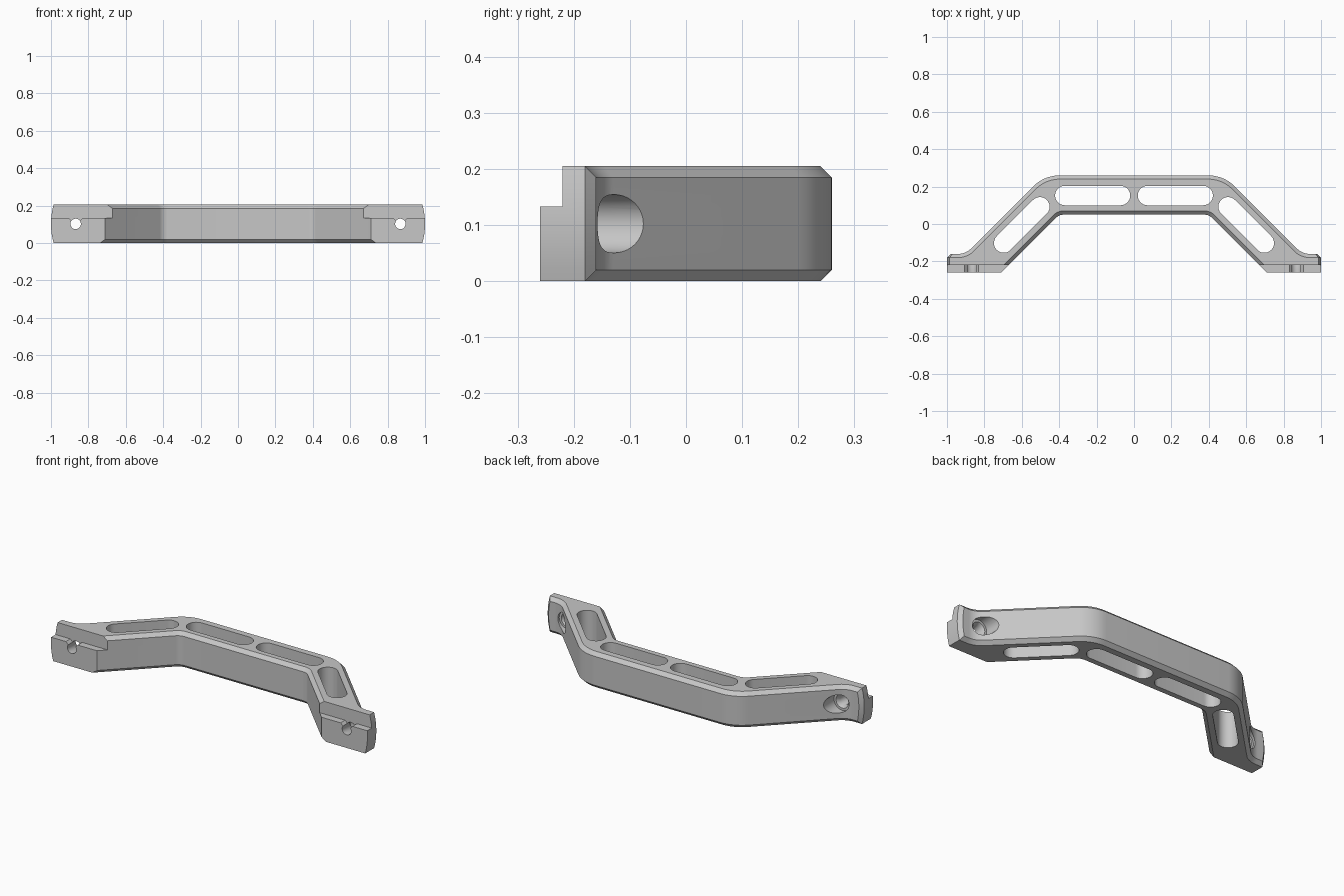
import bpy, bmesh, math
from mathutils import Vector

H = 0.205          # thickness
FRONT, BACK = -0.26, -0.16
CH = 0.02          # chamfer

if "Cube" in bpy.data.objects:
    bpy.data.objects.remove(bpy.data.objects["Cube"])

grey = bpy.data.materials.new("satin grey")
grey.use_nodes = True
grey.diffuse_color = (0.57, 0.57, 0.57, 1)
grey.node_tree.nodes["Principled BSDF"].inputs["Base Color"].default_value = grey.diffuse_color


def fillet(prev, corner, nxt, radius, steps=10):
    """Arc points that round one corner of an outline."""
    p = Vector(corner)
    a, b = (Vector(prev) - p).normalized(), (Vector(nxt) - p).normalized()
    half_angle = math.acos(a.dot(b)) / 2
    centre = p + (a + b).normalized() * radius / math.sin(half_angle)
    t = radius / math.tan(half_angle)
    v, w = p + a * t - centre, p + b * t - centre
    sweep = math.atan2(v.x * w.y - v.y * w.x, v.dot(w))
    start = math.atan2(v.y, v.x)
    angles = [start + sweep * i / steps for i in range(steps + 1)]
    return [centre + radius * Vector((math.cos(t), math.sin(t))) for t in angles]


def capsule(a, b, radius, steps=14):
    """Outline of a slot with round ends at a and b."""
    a, b = Vector(a), Vector(b)
    start = math.atan2(b.y - a.y, b.x - a.x) - math.pi / 2
    pts = []
    for c, base in ((b, start), (a, start + math.pi)):
        for i in range(steps + 1):
            t = base + math.pi * i / steps
            pts.append(c + radius * Vector((math.cos(t), math.sin(t))))
    return pts


def prism(name, pts, lo, hi, along_y=False):
    """Closed solid from an outline, along z, or along y for an xz outline."""
    bm = bmesh.new()

    def ring(h):
        return [bm.verts.new((p[0], h, p[1]) if along_y else (p[0], p[1], h)) for p in pts]
    low, high = ring(lo), ring(hi)
    bm.faces.new(low[::-1])
    bm.faces.new(high)
    for i in range(len(pts)):
        bm.faces.new((low[i - 1], low[i], high[i], high[i - 1]))
    bmesh.ops.recalc_face_normals(bm, faces=bm.faces)
    mesh = bpy.data.meshes.new(name)
    bm.to_mesh(mesh)
    bm.free()
    obj = bpy.data.objects.new(name, mesh)
    bpy.context.collection.objects.link(obj)
    return obj


def bore(x, z, r_front, r_back, y0, y1):
    """Round cutter running along y."""
    bpy.ops.mesh.primitive_cone_add(vertices=40, radius1=r_front, radius2=r_back, depth=y1 - y0,
                                    location=(x, (y0 + y1) / 2, z), rotation=(-math.pi / 2, 0, 0))
    return bpy.context.object


def cut(obj, cutter):
    cutter.hide_render = True
    bpy.context.view_layer.objects.active = obj
    mod = obj.modifiers.new("cut", "BOOLEAN")
    mod.operation, mod.solver, mod.object = "DIFFERENCE", "EXACT", cutter
    bpy.ops.object.modifier_apply(modifier=mod.name)
    bpy.data.objects.remove(cutter)


# Handle outline: foot, sloping arm and bridge, then mirrored
foot_in, foot_end, foot_back = (0.71, FRONT), (1, FRONT), (1, BACK)
heel, shoulder, elbow = (0.90, BACK), (0.48, 0.26), (0.40, 0.05)
half = [foot_in, foot_end, foot_back]
half += fillet(foot_back, heel, shoulder, 0.10)
half += fillet(heel, shoulder, (0, 0.26), 0.20)
inner = fillet((0, 0.05), elbow, foot_in, 0.06)


def flip(pts):
    return [(-p[0], p[1]) for p in reversed(pts)]


handle = prism("handle", half + flip(half) + flip(inner) + inner, 0, H)

# Chamfer the long edges and the rear edge of each foot, then bow the foot ends
bm = bmesh.new()
bm.from_mesh(handle.data)


def same(edge, test):
    return all(test(v.co) for v in edge.verts)


def at_end(c):
    return abs(abs(c.x) - 1) < 1e-4


edges = []
for e in bm.edges:
    level = abs(e.verts[0].co.z - e.verts[1].co.z) < 1e-4
    on_front = same(e, lambda c: abs(c.y - FRONT) < 1e-4)
    on_end = same(e, at_end)
    rear = same(e, lambda c: at_end(c) and abs(c.y - BACK) < 1e-4)
    if (level and not on_front and not on_end) or (rear and not level):
        edges.append(e)
bmesh.ops.bevel(bm, geom=edges, offset=CH, offset_type="OFFSET", segments=1,
                affect="EDGES", profile=0.5, clamp_overlap=False)
for i in range(1, 8):
    bmesh.ops.bisect_plane(bm, geom=bm.verts[:] + bm.edges[:] + bm.faces[:],
                           plane_co=(0, 0, H * i / 8), plane_no=(0, 0, 1))
for v in bm.verts:
    if abs(v.co.x) > 0.97:
        bow = 0.014 * (2 * v.co.z / H - 1) ** 2
        v.co.x -= math.copysign(bow, v.co.x)
bmesh.ops.recalc_face_normals(bm, faces=bm.faces)
bm.to_mesh(handle.data)
bm.free()

# Ledge across the front of both feet
ledge = [(-1.2, -0.4), (1.2, -0.4), (1.2, -0.22), (-1.2, -0.22)]
cut(handle, prism("ledge_cutter", ledge, 0.133, 0.4))

for side in (1, -1):
    # Lightening slots in the bridge and the arm
    for a, b in (((0.072, 0.152), (0.37, 0.152)), ((0.503, 0.092), (0.697, -0.102))):
        slot = capsule((side * a[0], a[1]), (side * b[0], b[1]), 0.052)
        cut(handle, prism("slot_cutter", slot, -0.1, 0.4))
    # Screw hole with counterbore and countersink
    x, z = side * 0.868, H / 2
    cut(handle, bore(x, z, 0.052, 0.052, -0.17, 0.0))
    cut(handle, bore(x, z, 0.028, 0.042, -0.19, -0.165))
    cut(handle, bore(x, z, 0.028, 0.028, -0.4, -0.1))
    # Notch from the ledge down to the hole
    notch = [(x - 0.02, z), (x + 0.02, z), (x + 0.02, 0.117), (x + 0.045, 0.14),
             (x - 0.045, 0.14), (x - 0.02, 0.117)]
    cut(handle, prism("notch_cutter", notch, -0.4, -0.22, along_y=True))

# Finish: one colour, smooth fillets with sharp edges
handle.data.materials.clear()
handle.data.materials.append(grey)
for poly in handle.data.polygons:
    poly.material_index = 0
bpy.ops.object.select_all(action="DESELECT")
handle.select_set(True)
bpy.context.view_layer.objects.active = handle
bpy.ops.object.shade_smooth_by_angle(angle=math.radians(30))
